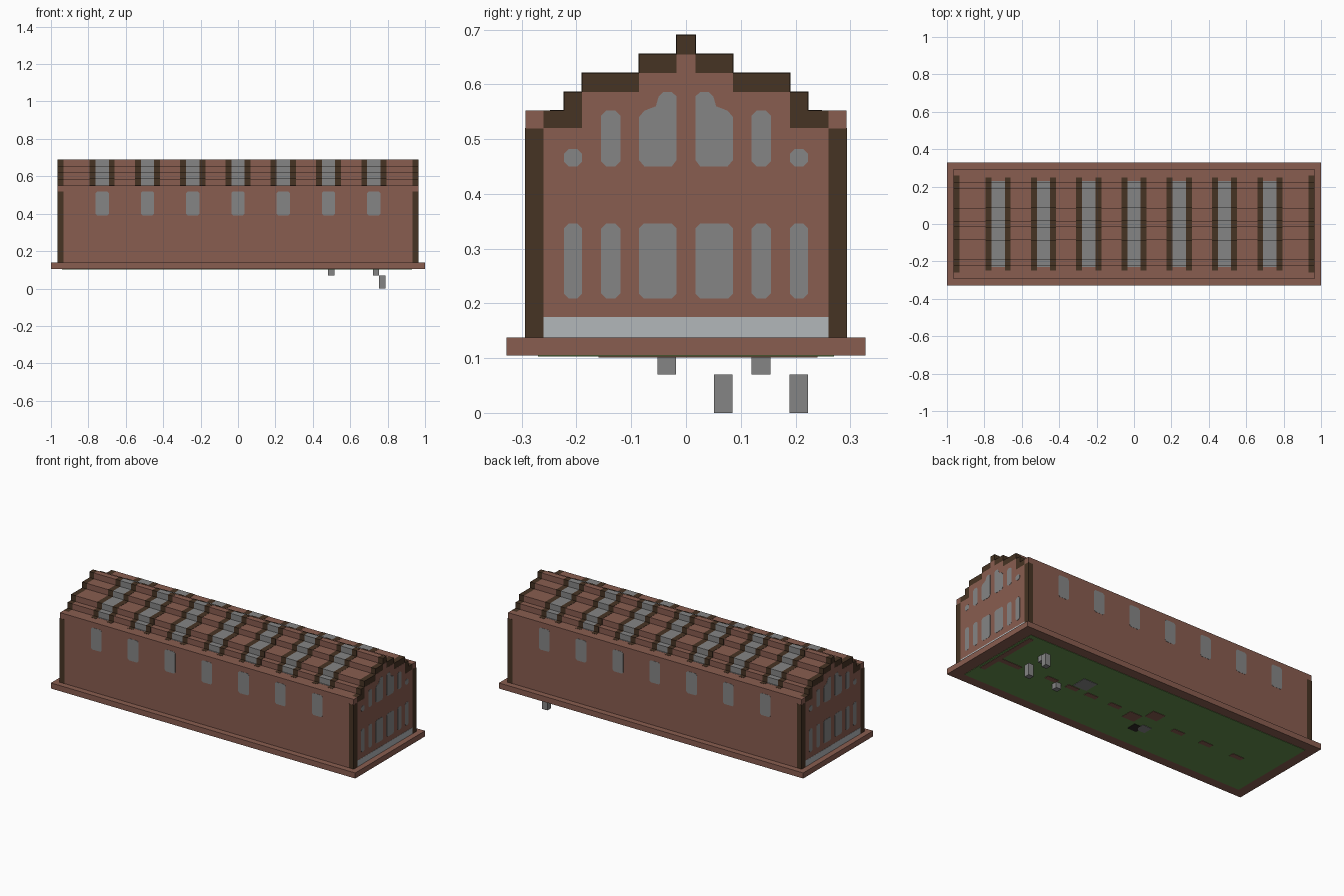
import bpy, bmesh
from mathutils import Vector

if "Cube" in bpy.data.objects:
    bpy.data.objects.remove(bpy.data.objects["Cube"], do_unlink=True)


def make_mat(name, rgb):
    m = bpy.data.materials.new(name)
    m.use_nodes = True
    c = (*rgb, 1)
    m.diffuse_color = c
    m.node_tree.nodes["Principled BSDF"].inputs["Base Color"].default_value = c
    return m


BRICK = make_mat("brick brown", (0.25, 0.11, 0.08))
DARK = make_mat("dark timber", (0.061, 0.033, 0.017))
GREY = make_mat("window grey", (0.235, 0.235, 0.235))
PALE = make_mat("pale stone", (0.445, 0.474, 0.49))
GREEN = make_mat("grass green", (0.133, 0.28, 0.074))
BLACK = make_mat("black", (0.03, 0.025, 0.02))


def prism(name, points, depth, mat):
    """Solid made by sweeping a 3D outline along the depth vector."""
    bm = bmesh.new()
    face = bm.faces.new([bm.verts.new(p) for p in points])
    out = bmesh.ops.extrude_face_region(bm, geom=[face])
    moved = [v for v in out["geom"] if isinstance(v, bmesh.types.BMVert)]
    bmesh.ops.translate(bm, vec=Vector(depth), verts=moved)
    bmesh.ops.recalc_face_normals(bm, faces=bm.faces)
    me = bpy.data.meshes.new(name)
    bm.to_mesh(me)
    bm.free()
    me.materials.append(mat)
    ob = bpy.data.objects.new(name, me)
    bpy.context.collection.objects.link(ob)
    return ob


def box(name, x0, x1, y0, y1, z0, z1, mat):
    pts = [(x0, y0, z0), (x1, y0, z0), (x1, y1, z0), (x0, y1, z0)]
    return prism(name, pts, (0, 0, z1 - z0), mat)


def sweep_x(name, half, x0, x1, mat):
    """Mirror a half profile (y, z) across y = 0 and sweep it along x."""
    full = half + [(-y, z) for y, z in reversed(half)]
    return prism(name, [(x0, y, z) for y, z in full], (x1 - x0, 0, 0), mat)


def clipped(u0, u1, v0, v1, c=0.009):
    """Rectangle with clipped corners."""
    return [(u0 + c, v0), (u1 - c, v0), (u1, v0 + c), (u1, v1 - c),
            (u1 - c, v1), (u0 + c, v1), (u0, v1 - c), (u0, v0 + c)]


def roof(width, lift=0.0):
    """Stepped half profile of the roof, from eave to ridge."""
    steps = [(0.223, 0.552), (0.19, 0.586), (0.086, 0.621), (0.017, 0.655)]
    pts = [(width, 0.52), (width, 0.552 + lift)]
    for (y, z), top in zip(steps, (0.586, 0.621, 0.655, 0.69)):
        pts += [(y + lift, z + lift), (y + lift, top + lift)]
    return pts


# Base and main body with stepped gables
box("base_slab", -1, 1, -0.328, 0.328, 0.105, 0.138, BRICK)
body = [(0.293, 0.138), (0.293, 0.552), (0.26, 0.552), (0.26, 0.52),
        (0.19, 0.52), (0.19, 0.586), (0.086, 0.586), (0.086, 0.621),
        (0.017, 0.621), (0.017, 0.655)]
sweep_x("main_body", body, -0.965, 0.965, BRICK)

# Roof, gable trims, and skylights between ribs
sweep_x("roof_steps", roof(0.26), -0.933, 0.933, BRICK)
for s in (-1, 1):
    sweep_x("gable_trim", roof(0.26), s * 0.933, s * 0.9645, DARK)
bays = [i * 0.242 for i in range(-3, 4)]
for x in bays:
    sweep_x("skylight", roof(0.23, 0.001), x - 0.035, x + 0.035, GREY)
    for s in (-1, 1):
        sweep_x("roof_rib", roof(0.248, 0.001), x + s * 0.035, x + s * 0.067, DARK)

# Corner posts
for sx in (-1, 1):
    for sy in (-1, 1):
        x = sorted((sx * 0.934, sx * 0.966))
        y = sorted((sy * 0.26, sy * 0.294))
        box("corner_post", *x, *y, 0.138, 0.519, DARK)

# Long-side windows
for s in (-1, 1):
    for x in bays:
        pts = clipped(x - 0.035, x + 0.035, 0.39, 0.52)
        prism("side_window", [(u, s * 0.292, v) for u, v in pts],
              (0, s * 0.002, 0), GREY)

# End windows and pale plinth, mirrored left and right
arch = [(0.026, 0.45), (0.076, 0.45), (0.086, 0.462), (0.086, 0.54),
        (0.076, 0.552), (0.055, 0.56), (0.05, 0.578), (0.042, 0.586),
        (0.026, 0.586), (0.017, 0.578), (0.017, 0.462)]
end_shapes = [clipped(0.19, 0.223, 0.45, 0.482), clipped(0.12, 0.155, 0.45, 0.552), arch]
end_shapes += [clipped(a, b, 0.209, 0.346) for a, b in
               ((0.19, 0.223), (0.12, 0.155), (0.017, 0.086))]
for sx in (-1, 1):
    for shape in end_shapes:
        for sy in (-1, 1):
            prism("end_window", [(sx * 0.964, sy * u, v) for u, v in shape],
                  (sx * 0.002, 0, 0), GREY)
    x = sorted((sx * 0.96, sx * 0.966))
    box("end_plinth", *x, -0.26, 0.26, 0.138, 0.175, PALE)

# Green underside with its inlaid patches
box("green_floor", -0.94, 0.93, -0.27, 0.27, 0.103, 0.106, GREEN)


def patch(name, x, y, dx, dy, mat):
    box(name, x - dx / 2, x + dx / 2, y - dy / 2, y + dy / 2, 0.101, 0.104, mat)


for x in (0.55, 0.41, 0.28, 0.12, -0.31, -0.5, -0.71):
    patch("floor_dash", x, -0.013, 0.075, 0.03, BRICK)
patch("floor_path", 0.9, 0.04, 0.03, 0.4, BRICK)
patch("floor_path_branch", 0.82, -0.03, 0.14, 0.03, BRICK)
for x, y in ((-0.11, 0.04), (-0.02, -0.04)):
    patch("floor_square", x, y, 0.08, 0.07, BRICK)
patch("floor_grey", 0.38, 0.057, 0.09, 0.09, GREY)
patch("floor_grey", -0.15, -0.1, 0.06, 0.06, GREY)
patch("floor_black", -0.11, -0.12, 0.06, 0.06, BLACK)

# Small blocks hanging below the floor
for x, y, z0, z1 in ((0.772, 0.068, 0, 0.07), (0.772, 0.206, 0, 0.07),
                     (0.738, 0.137, 0.07, 0.105), (0.498, -0.035, 0.07, 0.105)):
    h = 0.017
    box("hanging_block", x - h, x + h, y - h, y + h, z0, z1, GREY)
